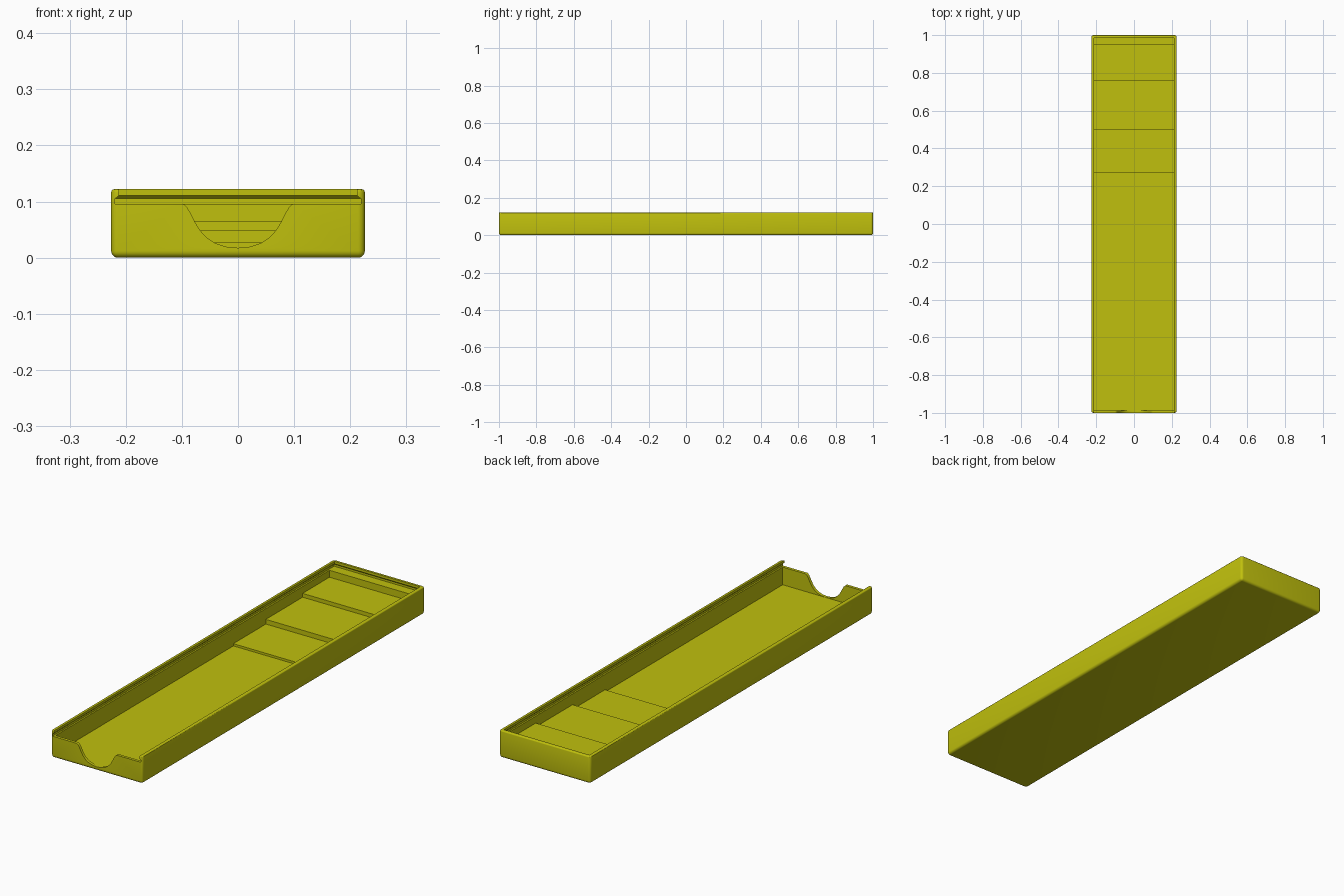
import bpy, bmesh, math

if "Cube" in bpy.data.objects:
    bpy.data.objects.remove(bpy.data.objects["Cube"])

W, H = 0.226, 0.122          # half width, height
INNER, SLOT, RIM = 0.212, 0.219, 0.096

mat = bpy.data.materials.new("olive yellow")
mat.diffuse_color = (0.53, 0.53, 0.004, 1)
mat.use_nodes = True
mat.node_tree.nodes["Principled BSDF"].inputs["Base Color"].default_value = mat.diffuse_color


def to_object(name, bm):
    bmesh.ops.recalc_face_normals(bm, faces=bm.faces)
    me = bpy.data.meshes.new(name)
    bm.to_mesh(me)
    bm.free()
    me.materials.append(mat)
    ob = bpy.data.objects.new(name, me)
    bpy.context.collection.objects.link(ob)
    return ob


def loft(name, rings):
    """Skin matching rings of points and cap both ends."""
    bm = bmesh.new()
    rows = [[bm.verts.new(p) for p in r] for r in rings]
    n = len(rows[0])
    for a, b in zip(rows, rows[1:]):
        for i in range(n):
            bm.faces.new((a[i], a[(i + 1) % n], b[(i + 1) % n], b[i]))
    bm.faces.new(rows[0])
    bm.faces.new(rows[-1])
    return to_object(name, bm)


# Outer tray block with rounded corners, bottom and rim
bm = bmesh.new()
bmesh.ops.create_cube(bm, size=1)
for v in bm.verts:
    v.co = (v.co.x * 2 * W, v.co.y * 2, (v.co.z + 0.5) * H)
on_top = lambda e: all(v.co.z > H - 1e-5 for v in e.verts)
bmesh.ops.bevel(bm, geom=[e for e in bm.edges if not on_top(e)], offset=0.012,
                segments=5, profile=0.5, affect='EDGES')
bmesh.ops.bevel(bm, geom=[e for e in bm.edges if on_top(e)], offset=0.005,
                segments=3, profile=0.5, affect='EDGES')
tray = to_object("tray", bm)

# Stepped storage cavity: floor rises towards the back
steps = [(0.27, 0.017, 0.027), (0.50, 0.027, 0.048), (0.76, 0.048, 0.065), (0.95, 0.065, 0.10)]
profile = [(-0.987, 0.10), (-0.987, 0.017)]
for y, low, high in steps:
    profile += [(y, low), (y, high)]
cavity = loft("cavity_cutter", [[(x, y, z) for y, z in profile] for x in (-INNER, INNER)])

# Lid slot, open at the front, with a slanted undercut on three sides
slot = loft("slot_cutter", [
    [(-w, -1.1, z), (w, -1.1, z), (w, w + 0.774, z), (-w, w + 0.774, z)]
    for w, z in ((SLOT, RIM), (SLOT, 0.105), (INNER, 0.111), (INNER, 0.14))])

# Finger notch in the front wall
half = [(0.10, 0.0965), (0.096, 0.0945), (0.091, 0.090), (0.085, 0.080), (0.077, 0.064),
        (0.068, 0.049), (0.055, 0.035), (0.040, 0.0255), (0.021, 0.0195)]
outline = [(0.10, 0.11)] + half + [(0, 0.0175)] + [(-x, z) for x, z in reversed(half)] + [(-0.10, 0.11)]
notch = loft("notch_cutter", [[(x, y, z) for x, z in outline] for y in (-1.1, -0.95)])

# Carve the tray
for cutter in (cavity, slot, notch):
    mod = tray.modifiers.new(cutter.name, 'BOOLEAN')
    mod.operation = 'DIFFERENCE'
    mod.solver = 'EXACT'
    mod.object = cutter
    bpy.context.view_layer.objects.active = tray
    bpy.ops.object.modifier_apply(modifier=mod.name)
    bpy.data.objects.remove(cutter)

tray.select_set(True)
bpy.ops.object.shade_smooth_by_angle(angle=math.radians(30))
